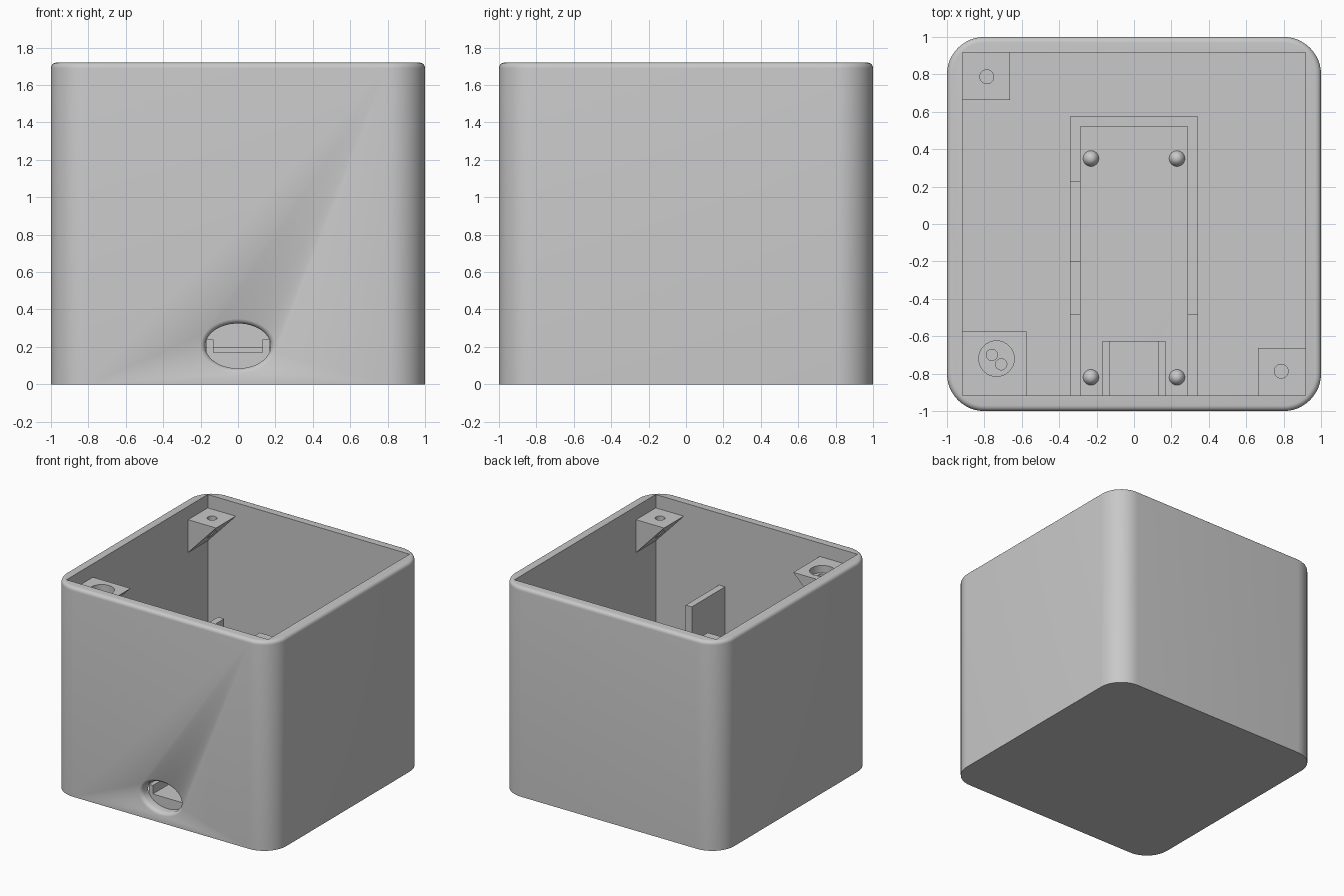
import bpy, bmesh, math
from mathutils import Matrix

old = bpy.data.objects.get("Cube")
if old:
    bpy.data.objects.remove(old, do_unlink=True)

grey = bpy.data.materials.new("plain_grey")
grey.use_nodes = True
grey.diffuse_color = (0.58, 0.58, 0.58, 1)
grey.node_tree.nodes["Principled BSDF"].inputs["Base Color"].default_value = (0.58, 0.58, 0.58, 1)

HEIGHT, INNER, FLOOR = 1.72, 0.917, 0.085
SHELF = 1.61          # top of the corner brackets
TALL, LOW = 1.13, 0.2  # guide wall heights


def finish(name, bm):
    bmesh.ops.recalc_face_normals(bm, faces=bm.faces)
    mesh = bpy.data.meshes.new(name)
    bm.to_mesh(mesh)
    bm.free()
    mesh.materials.append(grey)
    obj = bpy.data.objects.new(name, mesh)
    bpy.context.collection.objects.link(obj)
    return obj


def add_box(bm, x0, x1, y0, y1, z0, z1):
    centre = Matrix.Translation(((x0 + x1) / 2, (y0 + y1) / 2, (z0 + z1) / 2))
    size = Matrix.Diagonal((x1 - x0, y1 - y0, z1 - z0, 1))
    bmesh.ops.create_cube(bm, size=1, matrix=centre @ size)


def box(name, *limits):
    bm = bmesh.new()
    add_box(bm, *limits)
    return finish(name, bm)


def cylinder(name, x, y, z0, z1, r0, r1=None):
    bm = bmesh.new()
    bmesh.ops.create_cone(bm, cap_ends=True, segments=32, radius1=r0,
                          radius2=r0 if r1 is None else r1, depth=z1 - z0,
                          matrix=Matrix.Translation((x, y, (z0 + z1) / 2)))
    return finish(name, bm)


def cut(obj, cutters):
    for c in cutters:
        mod = obj.modifiers.new("cut", 'BOOLEAN')
        mod.operation, mod.solver, mod.object = 'DIFFERENCE', 'EXACT', c
    graph = bpy.context.evaluated_depsgraph_get()
    mesh = bpy.data.meshes.new_from_object(obj.evaluated_get(graph))
    obj.modifiers.clear()
    obj.data = mesh
    for c in cutters:
        bpy.data.objects.remove(c, do_unlink=True)


def smooth(obj):
    bpy.ops.object.select_all(action='DESELECT')
    obj.select_set(True)
    bpy.context.view_layer.objects.active = obj
    bpy.ops.object.shade_smooth_by_angle(angle=math.radians(32))


# Outer case: rounded corners, then a softened top edge
bm = bmesh.new()
add_box(bm, -1, 1, -1, 1, 0, HEIGHT)
upright = [e for e in bm.edges if abs(e.verts[0].co.z - e.verts[1].co.z) > 1]
bmesh.ops.bevel(bm, geom=upright, offset=0.2, segments=12, profile=0.5, affect='EDGES')
rim = [e for e in bm.edges if all(v.co.z > HEIGHT - 0.001 for v in e.verts)]
bmesh.ops.bevel(bm, geom=rim, offset=0.03, segments=5, profile=0.5, affect='EDGES')
case = finish("case", bm)

# Oval port cutter with a rounded flare at the outer face
bm = bmesh.new()
flare = 0.025
steps = [(-1.05, flare)]
for i in range(7):
    a = math.radians(15 * i)
    steps.append((-1 + flare * math.sin(a), flare * (1 - math.cos(a)) * -1 + flare))
steps = [(-1.05, flare)] + [(-1 + flare * math.sin(math.radians(15 * i)),
                             flare * (1 - math.sin(math.radians(15 * i)) ** 0.5))
                            for i in range(7)] + [(-0.88, 0)]
rings = []
for y, grow in steps:
    rings.append([bm.verts.new(((0.175 + grow) * math.cos(t), y, 0.205 + (0.12 + grow) * math.sin(t)))
                  for t in (math.tau * k / 48 for k in range(48))])
for a, b in zip(rings, rings[1:]):
    for k in range(48):
        n = (k + 1) % 48
        bm.faces.new((a[k], a[n], b[n], b[k]))
bm.faces.new(rings[0])
bm.faces.new(rings[-1])
port = finish("port_cutter", bm)
cavity = box("cavity_cutter", -INNER, INNER, -INNER, INNER, FLOOR, 2)
cut(case, [cavity, port])
smooth(case)


# Corner brackets: wedges that slope back to the side wall
def bracket(name, sx, sy, size, drop, holes):
    near, far = INNER - size, INNER + 0.01
    bm = bmesh.new()
    ends = []
    for y in (near, far):
        ends.append([bm.verts.new((sx * x, sy * y, z)) for x, z in
                     ((near, SHELF), (far, SHELF), (far, SHELF - drop))])
    bm.faces.new(ends[0])
    bm.faces.new(ends[1])
    for k in range(3):
        n = (k + 1) % 3
        bm.faces.new((ends[0][k], ends[0][n], ends[1][n], ends[1][k]))
    obj = finish(name, bm)
    cut(obj, [cylinder("hole_cutter", x, y, SHELF - depth, SHELF + 0.05, r)
              for x, y, r, depth in holes])
    smooth(obj)


bracket("back_bracket", -1, 1, 0.255, 0.28, [(-0.787, 0.787, 0.037, 0.4)])
bracket("front_bracket", 1, -1, 0.255, 0.28, [(0.787, -0.787, 0.037, 0.4)])
bracket("socket_bracket", -1, -1, 0.343, 0.36,
        [(-0.735, -0.72, 0.095, 0.06), (-0.76, -0.7, 0.03, 0.5), (-0.71, -0.75, 0.03, 0.5)])

# Guide walls on the floor, tall and low runs
OUT, IN, BACK = 0.342, 0.287, 0.575
box("back_guide", -OUT, OUT, 0.52, BACK, FLOOR, LOW)
box("left_low_guide", IN, OUT, -0.485, 0.52, FLOOR, LOW)
box("left_tall_guide", IN, OUT, -INNER, -0.485, FLOOR, TALL)
box("right_back_guide", -OUT, -IN, 0.23, 0.52, FLOOR, LOW)
box("right_tall_guide", -OUT, -IN, -0.2, 0.23, FLOOR, TALL)
box("right_low_guide", -OUT, -IN, -0.485, -0.2, FLOOR, LOW)
box("right_front_guide", -OUT, -IN, -INNER, -0.485, FLOOR, TALL)

# Connector cradle behind the port
box("cradle_base", -0.132, 0.132, -INNER, -0.625, FLOOR, 0.17)
for side, x in (("right", -0.168), ("left", 0.132)):
    box(side + "_cradle_cheek", x, x + 0.036, -INNER, -0.625, FLOOR, 0.24)

# Pointed locating pins
for row, y in (("front", -0.82), ("back", 0.35)):
    for side, x in (("right", -0.23), ("left", 0.23)):
        smooth(cylinder(row + "_" + side + "_pin", x, y, FLOOR, 0.2, 0.042, 0))
